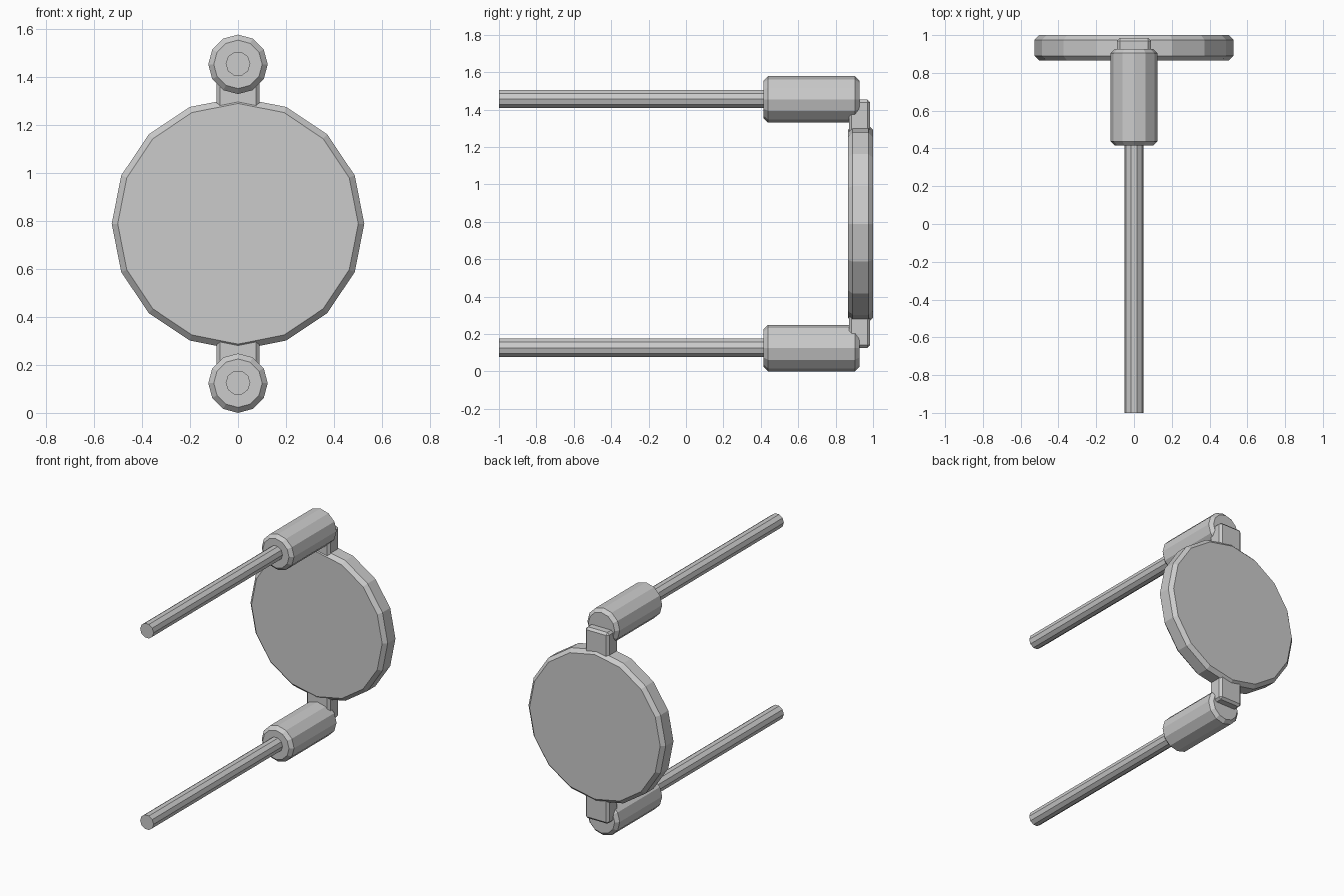
import bpy, bmesh
from math import cos, sin, tau

if "Cube" in bpy.data.objects:
    bpy.data.objects.remove(bpy.data.objects["Cube"])

MID_Z = 0.789      # disc centre height
ARM_OFFSET = 0.665  # arms above and below the disc centre


def add_object(name, bm):
    bmesh.ops.recalc_face_normals(bm, faces=bm.faces[:])
    mesh = bpy.data.meshes.new(name)
    bm.to_mesh(mesh)
    bm.free()
    obj = bpy.data.objects.new(name, mesh)
    bpy.context.collection.objects.link(obj)
    return obj


def turned_part(name, sides, profile, z):
    """Capped prism along y; profile is a list of (y, radius)."""
    bm = bmesh.new()
    rings = []
    for y, r in profile:
        rings.append([bm.verts.new((r * cos(tau * i / sides), y, z + r * sin(tau * i / sides)))
                      for i in range(sides)])
    for a, b in zip(rings, rings[1:]):
        for i in range(sides):
            j = (i + 1) % sides
            bm.faces.new((a[i], a[j], b[j], b[i]))
    bm.faces.new(rings[0])
    bm.faces.new(rings[-1])
    return add_object(name, bm)


def chamfered(y0, y1, r, c):
    return [(y0, r - c), (y0 + c, r), (y1 - c, r), (y1, r - c)]


# Round disc
turned_part("disc", 16, chamfered(0.865, 1.0, 0.527, 0.025), MID_Z)

# Vertical bar joining the disc to both sleeves
bm = bmesh.new()
bmesh.ops.create_cube(bm, size=1)
bmesh.ops.scale(bm, vec=(0.18, 0.114, 1.328), verts=bm.verts[:])
bmesh.ops.translate(bm, vec=(0, 0.928, MID_Z), verts=bm.verts[:])
bmesh.ops.bevel(bm, geom=bm.edges[:], offset=0.015, segments=1, affect='EDGES')
add_object("connecting_bar", bm)

# Upper and lower arms: thick sleeve with a thin rod
for side, sign in (("upper", 1), ("lower", -1)):
    z = MID_Z + sign * ARM_OFFSET
    turned_part(side + "_sleeve", 12, chamfered(0.415, 0.927, 0.124, 0.023), z)
    turned_part(side + "_rod", 10, [(-1.0, 0.0515), (0.45, 0.0515)], z + 0.002)
